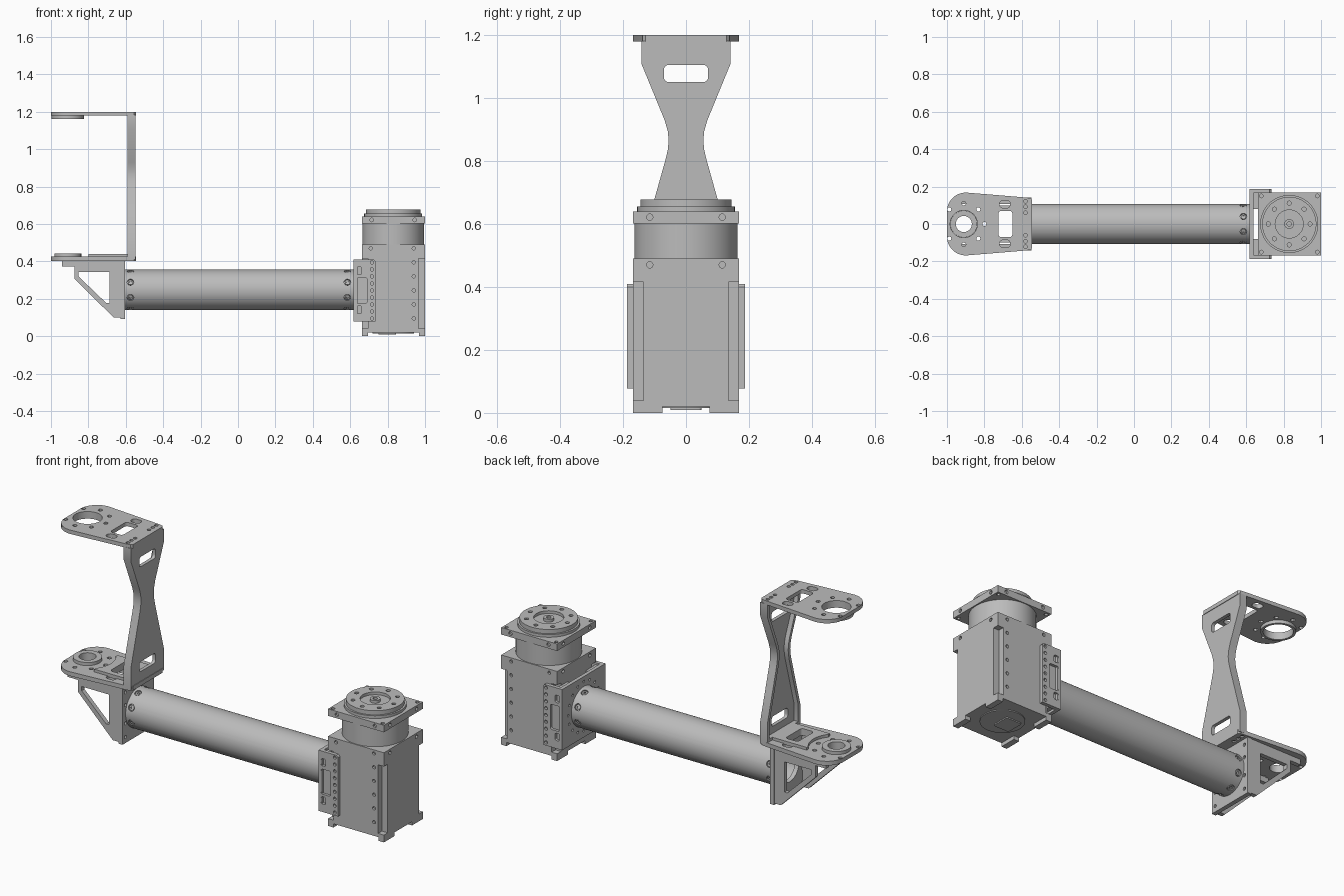
import bpy, bmesh, math
from math import cos, sin, pi
from mathutils import Matrix, Vector

cube = bpy.data.objects.get("Cube")
if cube:
    bpy.data.objects.remove(cube)

metal = bpy.data.materials.new("grey_metal")
metal.use_nodes = True
GREY = (0.5, 0.5, 0.5, 1)
metal.diffuse_color = GREY
metal.node_tree.nodes["Principled BSDF"].inputs["Base Color"].default_value = GREY


# 2D outlines
def circle(cx, cy, r, n=40):
    return [(cx + r * cos(2 * pi * i / n), cy + r * sin(2 * pi * i / n)) for i in range(n)]


def rect(x0, x1, y0, y1, r=0.0):
    if not r:
        return [(x0, y0), (x1, y0), (x1, y1), (x0, y1)]
    pts = []
    corners = [(x1 - r, y1 - r), (x0 + r, y1 - r), (x0 + r, y0 + r), (x1 - r, y0 + r)]
    for q, (cx, cy) in enumerate(corners):
        for k in range(6):
            a = pi / 2 * (q + k / 5)
            pts.append((cx + r * cos(a), cy + r * sin(a)))
    return pts


# Extrusion of an outline along an axis between two levels
def prism(pts, axis, lo, hi, matrix=None):
    return pts, axis, lo, hi, matrix


def build(name, prisms):
    bm = bmesh.new()
    place = {"X": lambda u, v, w: (w, u, v), "Y": lambda u, v, w: (u, w, v),
             "Z": lambda u, v, w: (u, v, w)}
    for pts, axis, lo, hi, matrix in prisms:
        rings = []
        for w in (lo, hi):
            spots = [Vector(place[axis](u, v, w)) for u, v in pts]
            rings.append([bm.verts.new(matrix @ c if matrix else c) for c in spots])
        a, b = rings
        bm.faces.new(a)
        bm.faces.new(b[::-1])
        for i in range(len(a)):
            j = (i + 1) % len(a)
            bm.faces.new((a[i], b[i], b[j], a[j]))
    bmesh.ops.recalc_face_normals(bm, faces=bm.faces)
    mesh = bpy.data.meshes.new(name)
    bm.to_mesh(mesh)
    bm.free()
    mesh.materials.append(metal)
    obj = bpy.data.objects.new(name, mesh)
    bpy.context.collection.objects.link(obj)
    return obj


# Solids minus one or more groups of cutters; cutters in a group must not overlap
def part(name, solids, *cut_groups):
    obj = build(name, solids)
    bpy.ops.object.select_all(action="DESELECT")
    bpy.context.view_layer.objects.active = obj
    obj.select_set(True)
    for group in cut_groups:
        cutter = build("cutter", group)
        cutter.hide_render = True
        mod = obj.modifiers.new("holes", "BOOLEAN")
        mod.operation, mod.solver, mod.object = "DIFFERENCE", "EXACT", cutter
        bpy.ops.object.modifier_apply(modifier=mod.name)
        bpy.data.objects.remove(cutter)
    bpy.ops.object.shade_smooth_by_angle(angle=math.radians(30))


SIDES = (-1, 1)
SX = 0.83          # actuator axis
JX = -0.91         # fork joint axis
TZ = 0.248         # tube axis height

# Actuator body with corner channels and screw holes
channels, holes, feet = [], [], []
for sx in SIDES:
    for sy in SIDES:
        x, y = SX + sx * 0.185, sy * 0.185
        channels.append(prism(rect(x - 0.05, x + 0.05, y - 0.05, y + 0.05), "Z", 0.04, 0.415))
        xs = (0.662, 0.695) if sx < 0 else (0.968, 1)
        feet.append(prism(rect(*xs, *sorted((sy * 0.075, sy * 0.168))), "Z", 0, 0.021))
for s in SIDES:
    for x in (0.71, 0.94):
        for z in (0.095, 0.17, 0.245, 0.32, 0.395, 0.47):
            holes.append(prism(circle(x, z, 0.009, 12), "Y", s * 0.155, s * 0.2))
    for y in (-0.115, 0.115):
        holes.append(prism(circle(y, 0.47, 0.01, 12), "X", SX + s * 0.155, SX + s * 0.2))
part("actuator_body", [prism(rect(0.662, 1, -0.168, 0.168), "Z", 0.02, 0.49)], channels, holes)
part("actuator_feet", feet)
part("bottom_cover", [prism(circle(SX, 0, 0.11, 48), "Z", 0.015, 0.03)])
part("bottom_tab", [prism(rect(0.75, 0.845, -0.05, 0.05, 0.01), "Z", 0.009, 0.02)])
part("actuator_neck", [prism(circle(SX, 0, 0.164, 64), "Z", 0.48, 0.61)])

# Square output flange with screw holes on the corners and sides
cuts = []
for s in SIDES:
    for t in SIDES:
        cuts += [prism(circle(SX + s * 0.15, t * 0.15, 0.01, 12), "Z", 0.59, 0.7),
                 prism(circle(t * 0.115, 0.622, 0.01, 12), "X", SX + s * 0.158, SX + s * 0.2),
                 prism(circle(SX + t * 0.115, 0.622, 0.01, 12), "Y", s * 0.158, s * 0.2)]
part("output_flange", [prism(rect(0.662, 1, -0.168, 0.168), "Z", 0.602, 0.64)], cuts)
part("output_step", [prism(circle(SX, 0, 0.155, 64), "Z", 0.63, 0.655)])
cuts = [prism(circle(SX, 0, 0.075, 40), "Z", 0.663, 0.7)]
for x, y in circle(SX, 0, 0.112, 8):
    cuts.append(prism(circle(x, y, 0.011, 12), "Z", 0.66, 0.7))
part("output_disc", [prism(circle(SX, 0, 0.145, 64), "Z", 0.65, 0.678)], cuts)
part("output_hub", [prism(circle(SX, 0, 0.026, 24), "Z", 0.65, 0.678)],
     [prism(circle(SX, 0, 0.012, 12), "Z", 0.665, 0.7)])

# Clamp bracket holding the actuator
ring_holes = [prism(circle(y, z, 0.007, 12), "X", 0.6, 0.628) for y, z in circle(0, TZ, 0.135, 16)]
part("clamp_plate", [prism(rect(-0.185, 0.185, 0.078, 0.41), "X", 0.618, 0.638)], ring_holes)
for s, tag in ((-1, "right"), (1, "left")):
    ys = sorted((s * 0.08, s * 0.167))
    part("clamp_spacer_" + tag, [prism(rect(*ys, 0.09, 0.4), "X", 0.635, 0.664)])
    cuts = [prism(rect(0.633, 0.69, 0.175, 0.312, 0.01), "Y", s * 0.172, s * 0.2)]
    for z in (0.142, 0.35):
        cuts.append(prism(rect(0.633, 0.661, z - 0.02, z + 0.02, 0.008), "Y", s * 0.172, s * 0.2))
    for i in range(9):
        cuts.append(prism(circle(0.716, 0.095 + i * 0.0375, 0.009, 12), "Y", s * 0.172, s * 0.2))
    part("clamp_side_" + tag,
         [prism([(0.618, 0.078), (0.735, 0.078), (0.735, 0.4), (0.725, 0.41), (0.618, 0.41)],
                "Y", s * 0.167, s * 0.187)], cuts)

# Hollow arm tube with radial screws at both ends
pockets, heads, sockets = [], [], []
for x in (-0.575, 0.585):
    for k in range(8):
        m = Matrix.Translation((x, 0, TZ)) @ Matrix.Rotation(pi / 8 + k * pi / 4, 4, "X")
        pockets.append(prism(circle(0, 0, 0.018, 16), "Z", 0.096, 0.13, m))
        heads.append(prism(circle(0, 0, 0.014, 16), "Z", 0.093, 0.105, m))
        sockets.append(prism(circle(0, 0, 0.007, 6), "Z", 0.099, 0.13, m))
part("arm_tube", [prism(circle(0, TZ, 0.108, 96), "X", -0.606, 0.62)],
     [prism(circle(0, TZ, 0.091, 64), "X", -0.7, 0.6)], pockets)
part("tube_screws", heads, sockets)

# Tube end plate and triangular gussets
cuts = [prism(circle(0, TZ, 0.08, 48), "X", -0.7, -0.5)]
for y in (-0.11, 0.11):
    for z in (0.125, 0.2, 0.3, 0.37):
        cuts.append(prism(circle(y, z, 0.009, 12), "X", -0.7, -0.5))
part("end_plate", [prism(rect(-0.135, 0.135, 0.092, 0.405), "X", -0.628, -0.604)], cuts)
gusset = [(-0.94, 0.405), (-0.94, 0.373), (-0.875, 0.373), (-0.875, 0.308),
          (-0.665, 0.1), (-0.615, 0.1), (-0.615, 0.405)]
window = [(-0.853, 0.343), (-0.853, 0.32), (-0.705, 0.178), (-0.688, 0.178), (-0.688, 0.343)]
for s, tag in ((-1, "right"), (1, "left")):
    part("gusset_" + tag, [prism(gusset, "Y", s * 0.108, s * 0.132)],
         [prism(window, "Y", s * 0.05, s * 0.2)])

# Fork plates: broad rounded end tapering towards the web
bend = [math.radians(85 + i * 9.5) for i in range(11)]
half = [(-0.545, 0.128), (-0.555, 0.138), (-0.58, 0.142)]
half += [(-0.9 + 0.1 * cos(a), 0.068 + 0.1 * sin(a)) for a in bend]
fork = half + [(x, -y) for x, y in reversed(half)]


def fork_plate(name, z0, z1, bore):
    cuts = [prism(circle(JX, 0, bore, 48), "Z", 0, 2),
            prism(rect(-0.725, -0.65, -0.07, 0.07, 0.015), "Z", 0, 2)]
    for i, (x, y) in enumerate(circle(JX, 0, 0.11, 8)):
        if i != 4:
            cuts.append(prism(circle(x, y, 0.011, 12), "Z", 0, 2))
    for s in SIDES:
        cuts.append(prism(rect(-0.718, -0.662, s * 0.106 - 0.02, s * 0.106 + 0.02, 0.018), "Z", 0, 2))
        for y in (0.06, 0.092, 0.122):
            cuts.append(prism(circle(-0.58, s * y, 0.01, 12), "Z", 0, 2))
    part(name, [prism(fork, "Z", z0, z1)], cuts)


fork_plate("lower_fork_plate", 0.402, 0.425, 0.043)
fork_plate("upper_fork_plate", 1.179, 1.2, 0.073)
part("lower_joint_ring", [prism(circle(JX, 0, 0.072, 48), "Z", 0.42, 0.442)],
     [prism(circle(JX, 0, 0.043, 48), "Z", 0, 2)])
part("upper_joint_ring", [prism(circle(JX, 0, 0.086, 48), "Z", 1.161, 1.185)],
     [prism(circle(JX, 0, 0.073, 48), "Z", 0, 2)])
part("web_foot", [prism(rect(-0.8, -0.585, -0.1, 0.1), "Z", 0.42, 0.44)],
     [prism(circle(JX, 0, 0.14, 64), "Z", 0, 2),
      prism(rect(-0.725, -0.65, -0.07, 0.07, 0.015), "Z", 0, 2)])


# Waisted web: channel section, open towards the joint
def waist(inset, z0, z1):
    edge = [(0.142, z0), (0.142, 0.53), (0.1, 0.68), (0.065, 0.805), (0.058, 0.835), (0.055, 0.865),
            (0.058, 0.895), (0.068, 0.93), (0.142, 1.11), (0.142, z1)]
    edge = [(y - inset, z) for y, z in edge]
    return edge + [(-y, z) for y, z in reversed(edge)]


slots = [prism(rect(-0.07, 0.07, z - 0.027, z + 0.027, 0.015), "X", -0.7, -0.5)
         for z in (0.505, 1.078)]
part("fork_web", [prism(waist(0, 0.41, 1.182), "X", -0.592, -0.548)],
     [prism(waist(0.018, 0.44, 1.165), "X", -0.7, -0.567)], slots)
